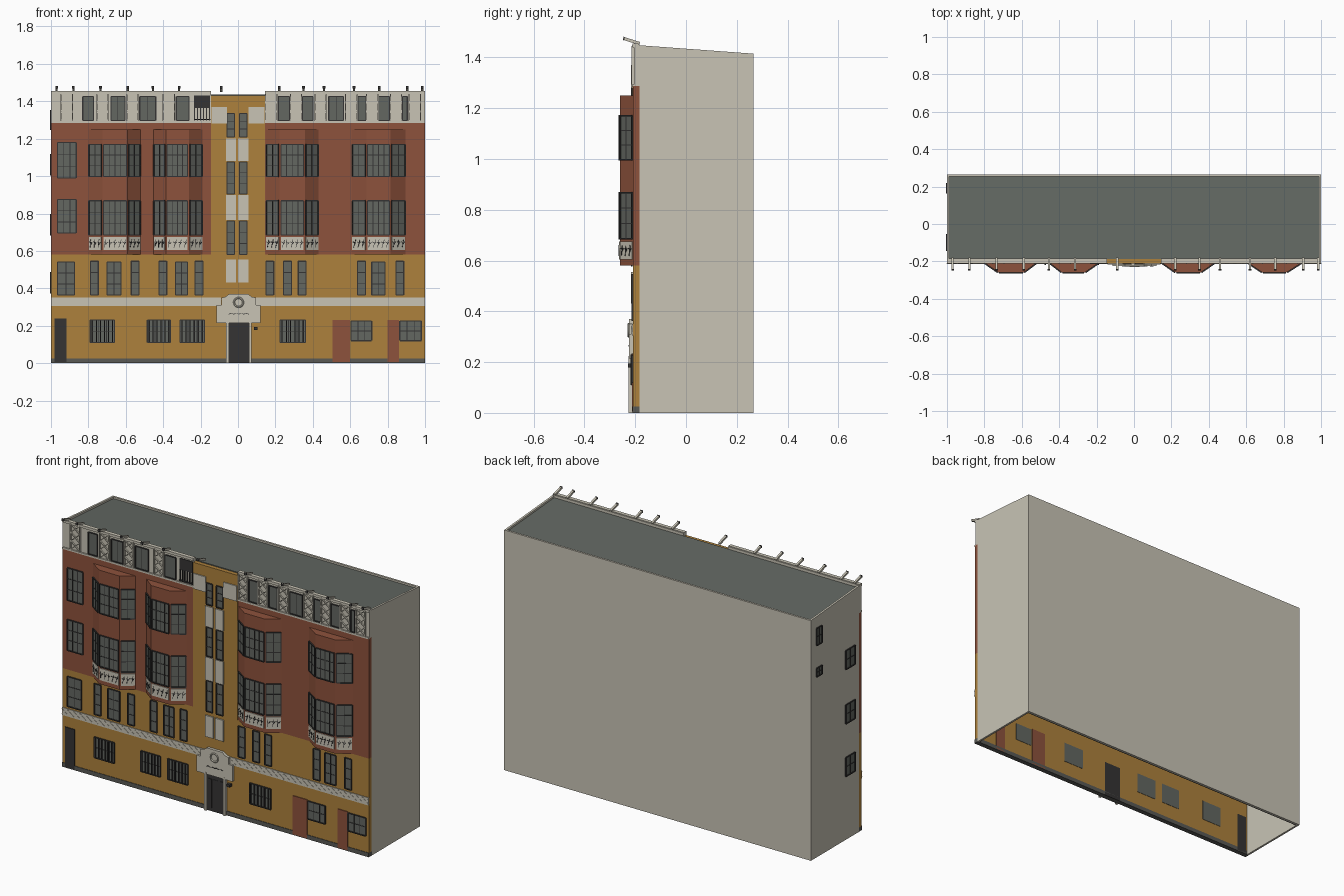
import bpy, bmesh, random
from mathutils import Vector
random.seed(4)
cube = bpy.data.objects.get("Cube")
if cube:
    bpy.data.objects.remove(cube, do_unlink=True)


def material(name, *rgb):
    m = bpy.data.materials.new(name)
    m.use_nodes = True
    m.diffuse_color = (*rgb, 1)
    m.node_tree.nodes["Principled BSDF"].inputs["Base Color"].default_value = (*rgb, 1)
    return m


STONE = material("pale stone", .58, .55, .46)
OCHRE = material("ochre plaster", .42, .22, .045)
BRICK = material("red plaster", .27, .085, .045)
GLASS = material("grey glass", .125, .135, .12)
ROOF = material("roof grey", .125, .14, .125)
DARK = material("dark metal", .035, .034, .034)
PLINTH = material("plinth grey", .10, .10, .09)
parts = {}


class Wall:
    """Upright plane: u runs along it, z up, d outward."""
    def __init__(self, a, b):
        self.o = Vector((*a, 0))
        self.t = Vector((b[0] - a[0], b[1] - a[1], 0))
        self.length = self.t.length
        self.t.normalize()
        self.n = Vector((self.t.y, -self.t.x, 0))

    def at(self, u, z, d):
        return self.o + self.t * u + self.n * d + Vector((0, 0, z))


def slab(name, mat, wall, pts, d0, d1):
    """Extrude an outline drawn on a wall from depth d0 to d1."""
    bm = parts.setdefault(name, (bmesh.new(), mat))[0]
    back = [bm.verts.new(wall.at(u, z, d0)) for u, z in pts]
    front = [bm.verts.new(wall.at(u, z, d1)) for u, z in pts]
    bm.faces.new(front)
    bm.faces.new(back[::-1])
    for i in range(len(pts)):
        j = (i + 1) % len(pts)
        bm.faces.new((back[i], back[j], front[j], front[i]))


def rect(name, mat, wall, u0, u1, z0, z1, d0, d1):
    slab(name, mat, wall, [(u0, z0), (u1, z0), (u1, z1), (u0, z1)], d0, d1)


def bar(name, mat, wall, a, b, w, d0, d1):
    a, b = Vector(a), Vector(b)
    s = (b - a).normalized().orthogonal() * w / 2
    slab(name, mat, wall, [a - s, b - s, b + s, a + s], d0, d1)


def window(name, wall, u0, u1, z0, z1, cols=2, rows=3, depth=-.004, bars=0):
    rect(name + "_glass", GLASS, wall, u0, u1, z0, z1, depth, .002)
    f, g = name + "_frames", .006
    for u in (u0, u1):
        rect(f, DARK, wall, u - g / 2, u + g / 2, z0, z1, 0, .006)
    for z in (z0, z1):
        rect(f, DARK, wall, u0, u1, z - g / 2, z + g / 2, 0, .006)
    for i in range(1, cols):
        u = u0 + (u1 - u0) * i / cols
        rect(f, DARK, wall, u - .002, u + .002, z0, z1, 0, .004)
    for i in range(1, rows):
        z = z0 + (z1 - z0) * i / rows
        rect(f, DARK, wall, u0, u1, z - .002, z + .002, 0, .004)
    for i in range(bars):
        u = u0 + (u1 - u0) * (i + .5) / bars
        rect("window_bars", DARK, wall, u - .003, u + .003, z0, z1, .006, .011)


def flowers(wall, u0, u1, z0, z1):
    """Pale panel with dark sprigs."""
    rect("flower_panels", STONE, wall, u0, u1, z0, z1, 0, .004)
    n = max(2, round((u1 - u0) / .025))
    for i in range(n):
        u, z = u0 + (u1 - u0) * (i + .5) / n, (z0 + z1) / 2
        top = (u + random.uniform(-.006, .01), z + .02)
        bar("flower_sprigs", DARK, wall, (u - .005, z - .022), top, .003, .004, .006)
        for k in (-1, 1):
            bar("flower_sprigs", DARK, wall, (u, z - .004 * k), (u + .009 * k, z + .008), .004, .004, .006)


front = Wall((0, -.208), (1, -.208))
side_r = Wall((1, 0), (1, 1))
side_l = Wall((-1, 0), (-1, -1))
rear = Wall((0, .265), (-1, .265))

# hollow shell: end walls, rear wall and sloping roof
slab("end_walls", STONE, side_r, [(-.184, 0), (.265, 0), (.265, 1.415), (-.184, 1.448)], -.012, 0)
slab("end_walls", STONE, side_l, [(-.265, 0), (.184, 0), (.184, 1.448), (-.265, 1.415)], -.012, 0)
rect("rear_wall", STONE, rear, -.988, .988, 0, 1.415, -.012, 0)
slab("roof", ROOF, side_r, [(-.186, 1.425), (.253, 1.395), (.253, 1.405), (-.186, 1.437)], -1.988, -.012)

# front wall in coloured storeys
rect("lower_storeys", OCHRE, front, -1, 1, .025, .58, -.024, 0)
rect("plinth", PLINTH, front, -1, 1, 0, .025, -.026, .003)
rect("plinth", PLINTH, rear, -.988, .988, 0, .008, -.018, -.011)
rect("centre_strip", OCHRE, front, -.145, .145, .58, 1.432, -.024, .002)
for u0, u1 in ((-1, -.145), (.145, 1)):
    rect("upper_storeys", BRICK, front, u0, u1, .58, 1.288, -.024, 0)
    rect("attic_wall", STONE, front, u0, u1, 1.288, 1.452, -.024, -.004)
    rect("attic_sill", STONE, front, u0, u1, 1.284, 1.294, -.004, .004)
    rect("eaves_beam", STONE, front, u0, u1, 1.44, 1.455, -.02, .002)

# stone band with diamond relief
for u0, u1 in ((-1, -.09), (.095, 1)):
    rect("stone_band", STONE, front, u0, u1, .305, .35, 0, .004)
    n = round((u1 - u0) / .04)
    s = (u1 - u0) / n
    for i in range(n):
        u = u0 + s * i
        bar("band_relief", STONE, front, (u, .312), (u + s, .343), .004, .004, .006)
        bar("band_relief", STONE, front, (u, .343), (u + s, .312), .004, .004, .006)

# ground floor windows and doors
for u0, u1 in ((-.79, -.66), (-.485, -.36), (-.31, -.18), (.225, .36)):
    window("ground", front, u0, u1, .11, .23, 3, 2, -.026, 6)
for u0, u1 in ((.605, .715), (.865, .98)):
    window("ground", front, u0, u1, .12, .225, 3, 2, -.026)
for u0, u1 in ((.505, .598), (.798, .862)):
    rect("red_doors", BRICK, front, u0, u1, .005, .232, -.026, .005)
rect("side_door", DARK, front, -.98, -.918, .005, .24, -.026, .005)

# entrance portal
rect("entrance_door", DARK, front, -.05, .06, 0, .215, -.026, .006)
for u in (-.0325, .005, .0425):
    rect("entrance_door_panels", DARK, front, u - .012, u + .012, .02, .19, .006, .009)
for u in (-.056, .066):
    rect("portal_jambs", STONE, front, u - .007, u + .007, 0, .225, 0, .018)
half = [(.117, .215), (.117, .31), (.092, .31), (.092, .35), (.07, .355), (.05, .37)]
slab("portal_head", STONE, front, [(u + .003, z) for u, z in half] + [(.003 - u, z) for u, z in half[::-1]], 0, .016)
for i in range(8):
    u = -.05 + i * .0135
    bar("portal_carving", DARK, front, (u, .262 + .004 * (i % 2)), (u + .0135, .266 - .004 * (i % 2)), .003, .016, .018)
bpy.ops.mesh.primitive_torus_add(major_radius=.024, minor_radius=.005, major_segments=20, minor_segments=6,
                                 location=(.003, -.226, .325), rotation=(1.5708, 0, 0))
bpy.context.object.name = "portal_ring"
bpy.context.object.data.materials.append(STONE)
rect("lamp", DARK, front, .085, .105, .178, .194, 0, .02)

# first floor windows
for u0, u1 in ((-.965, -.875), (-.70, -.625), (-.335, -.27), (.715, .785)):
    window("first_floor", front, u0, u1, .365, .54, 2)
for u in (-.768, -.55, -.402, -.208, .17, .265, .343, .66, .865):
    window("first_floor", front, u - .021, u + .021, .365, .545, 1)
for z0, z1 in ((.695, .875), (.99, 1.18)):
    window("upper", front, -.965, -.865, z0, z1, 3)

# stair windows between stone panels
for u0, u1 in ((-.062, -.015), (.004, .052)):
    for z0, z1 in ((.43, .555), (.765, .90), (1.08, 1.20)):
        rect("stair_panels", STONE, front, u0 - .003, u1 + .003, z0, z1, 0, .008)
    for z0, z1 in ((.58, .76), (.905, 1.075), (1.21, 1.335)):
        window("stair", Wall((0, -.21), (1, -.21)), u0 + .004, u1 - .003, z0, z1, 1, 3)
for u0, u1 in ((-.142, -.06), (.055, .142)):
    rect("corner_panels", STONE, front, u0, u1, 1.28, 1.37, 0, .008)

# four three-sided bays
floor = Wall((0, 0), (1, 0))
for x0, x1, x2, x3 in ((-.80, -.725, -.59, -.52), (-.452, -.385, -.263, -.188),
                       (.148, .223, .357, .432), (.608, .687, .815, .897)):
    line = [(x0, -.207), (x1, -.259), (x2, -.259), (x3, -.207)]
    bm = parts.setdefault("bays", (bmesh.new(), BRICK))[0]
    low, high = [[bm.verts.new((x, y, z)) for x, y in line] for z in (.58, 1.25)]
    bm.faces.new(low[::-1])
    bm.faces.new(high)
    for i in range(3):
        bm.faces.new((low[i], low[i + 1], high[i + 1], high[i]))
        face = Wall(line[i], line[i + 1])
        e = .006
        for z0, z1 in ((.685, .868), (.998, 1.17)):
            window("bay", face, e, face.length - e, z0, z1, 4 if i == 1 else 2)
        flowers(face, e, face.length - e, .605, .675)

# attic windows, lattice posts and the railed balcony
attic = Wall((0, -.204), (1, -.204))
for u0, u1 in ((-.83, -.772), (-.68, -.605), (-.525, -.44), (-.33, -.262),
               (.215, .275), (.345, .40), (.485, .565), (.64, .685), (.75, .81), (.88, .905)):
    window("attic", attic, u0, u1, 1.297, 1.425, 2 if u1 - u0 > .07 else 1, 1)
for u in (-.915, -.725, -.565, -.37, .178, .31, .442, .605, .718, .845, .945):
    for s in (-.03, .03):
        rect("lattice", STONE, attic, u + s - .003, u + s + .003, 1.294, 1.445, 0, .01)
    for i in range(3):
        z = 1.295 + .05 * i
        for s in (-.03, .03):
            bar("lattice", STONE, attic, (u - s, z), (u + s, z + .05), .005, 0, .008)
rect("balcony_opening", DARK, attic, -.235, -.15, 1.365, 1.432, 0, .004)
for i in range(6):
    u = -.232 + .016 * i
    rect("balcony_rail", DARK, attic, u - .002, u + .002, 1.297, 1.365, 0, .008)
rect("balcony_rail", DARK, attic, -.235, -.148, 1.3, 1.306, 0, .01)

# upturned rafter ends along the eaves
for x in (-.97, -.88, -.735, -.59, -.455, -.315, -.09, .22, .35, .46, .62, .755, .905, .985):
    tail = Wall((x, 0), (x, 1))
    bar("rafters", STONE, tail, (-.243, 1.474), (-.182, 1.455), .012, -.006, .006)
    bar("rafter_caps", DARK, tail, (-.247, 1.475), (-.242, 1.474), .014, -.007, .007)

# windows in one end wall
for y, z, w, h in ((.19, 1.30, .05, .10), (.19, 1.09, .05, .05), (-.10, 1.06, .085, .11),
                   (-.10, .74, .085, .11), (-.10, .43, .085, .11)):
    window("end_wall", side_l, -y - w / 2, -y + w / 2, z - h / 2, z + h / 2, 2, 2)

for name, (bm, mat) in parts.items():
    bmesh.ops.recalc_face_normals(bm, faces=bm.faces)
    mesh = bpy.data.meshes.new(name)
    bm.to_mesh(mesh)
    bm.free()
    mesh.materials.append(mat)
    bpy.context.collection.objects.link(bpy.data.objects.new(name, mesh))
